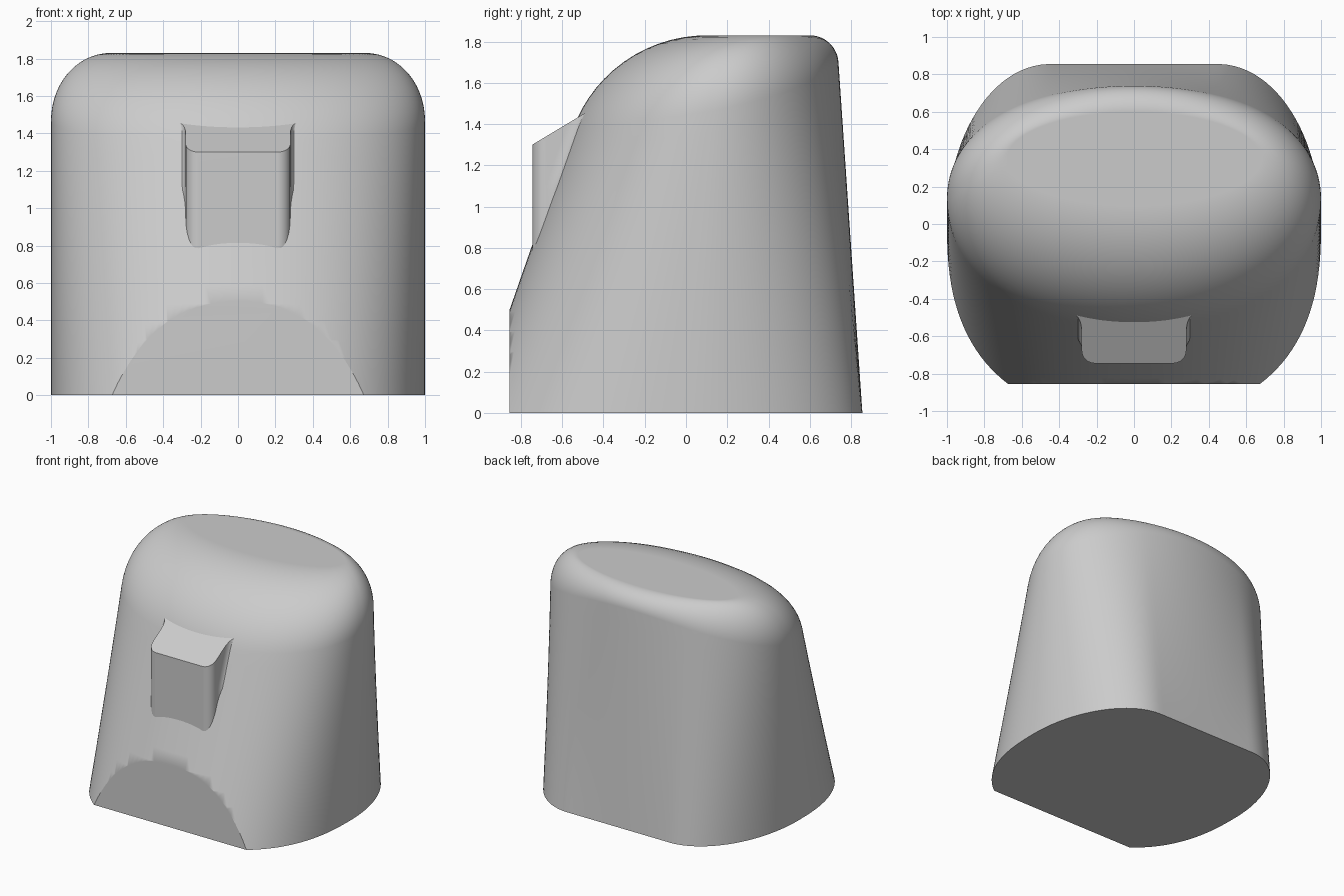
import bpy, bmesh
from math import sin, cos, pi, radians
from mathutils import Vector

cube = bpy.data.objects.get("Cube")
if cube:
    bpy.data.objects.remove(cube)

HEIGHT = 1.83
CUT = -0.855      # flat toe plane
FACE = -0.745     # front of the block

grey = bpy.data.materials.new("plain grey")
grey.use_nodes = True
grey.diffuse_color = (0.6, 0.6, 0.6, 1)
grey.node_tree.nodes["Principled BSDF"].inputs["Base Color"].default_value = (0.6, 0.6, 0.6, 1)


def wall(t, z):
    """Point on the tapering side wall: base outline blended into a top ellipse."""
    x, s = cos(t), sin(t)
    a = min(abs(x), 1)
    if s >= 0:
        base = 0.855 * (1 - (max(a - 0.45, 0) / 0.55) ** 2) ** 0.5
    else:
        base = -1.03 * max(1 - a ** 2.5, 0) ** 0.4
    k = z / HEIGHT
    return Vector((x, base * (1 - k) + (0.17 + 0.56 * s) * k, z))


def column(t, rows=14, arc=14):
    """Wall from the ground up, then a rounded shoulder to the flat top."""
    corner = wall(t, HEIGHT)
    rim = Vector((0.68 * cos(t), 0.35 + 0.25 * sin(t), HEIGHT))
    down = (wall(t, 0) - corner).normalized()
    inward = rim - corner
    start = corner + down * inward.length
    w = cos((pi - down.angle(inward)) / 2)
    pts = [wall(t, start.z * i / rows) for i in range(rows)]
    for i in range(arc + 1):
        u = i / arc
        a, b, c = (1 - u) ** 2, 2 * w * u * (1 - u), u * u
        pts.append((start * a + corner * b + rim * c) / (a + b + c))
    return pts


def loft(bm, rings):
    """Skin closed rings of equal length and cap both ends."""
    vs = [[bm.verts.new(p) for p in ring] for ring in rings]
    n = len(vs[0])
    for lo, hi in zip(vs, vs[1:]):
        for i in range(n):
            j = (i + 1) % n
            bm.faces.new((lo[i], lo[j], hi[j], hi[i]))
    bm.faces.new(vs[0][::-1])
    bm.faces.new(vs[-1])


def slice_off(bm, point, normal):
    """Remove everything on the normal side of a plane and cap the cut."""
    cut = bmesh.ops.bisect_plane(bm, geom=bm.verts[:] + bm.edges[:] + bm.faces[:],
                                 plane_co=point, plane_no=normal, clear_outer=True)
    edges = [e for e in cut["geom_cut"] if isinstance(e, bmesh.types.BMEdge)]
    edges = [e for e in edges if e.is_boundary]
    bmesh.ops.holes_fill(bm, edges=edges, sides=0)


def finish(bm, name, angle):
    bmesh.ops.recalc_face_normals(bm, faces=bm.faces[:])
    mesh = bpy.data.meshes.new(name)
    bm.to_mesh(mesh)
    bm.free()
    mesh.materials.append(grey)
    obj = bpy.data.objects.new(name, mesh)
    bpy.context.collection.objects.link(obj)
    bpy.ops.object.select_all(action='DESELECT')
    obj.select_set(True)
    bpy.context.view_layer.objects.active = obj
    bpy.ops.object.shade_smooth_by_angle(angle=radians(angle))
    # big flat faces keep their own normals
    mod = obj.modifiers.new("weighted normals", 'WEIGHTED_NORMAL')
    mod.keep_sharp = True
    return obj


# Main body
bm = bmesh.new()
columns = [column(2 * pi * i / 144) for i in range(144)]
loft(bm, list(zip(*columns)))
slice_off(bm, (0, CUT, 0), (0, -1, 0))
finish(bm, "body", 30)


# Front block: rounded vertical corners, flaring into the wall
def block_outline(z):
    y = wall(-1.26, z).y
    quarter = [i * pi / 12 for i in range(7)]
    half = [(0.21 + 0.07 * sin(q), FACE + 0.07 - 0.07 * cos(q)) for q in quarter]
    y0, y1 = max(FACE + 0.071, y - 0.06), max(FACE + 0.13, y + 0.01)
    half += [(0.32 - 0.04 * cos(q), y0 + (y1 - y0) * sin(q)) for q in quarter]
    half.append((0.32, y1 + 0.08))
    return [(x, y, z) for x, y in half] + [(-x, y, z) for x, y in reversed(half)]


bm = bmesh.new()
loft(bm, [block_outline(0.7 + 0.05 * i) for i in range(19)])
slice_off(bm, (0, FACE, 1.3), (0, -0.6, 1))
finish(bm, "front_block", 30)
